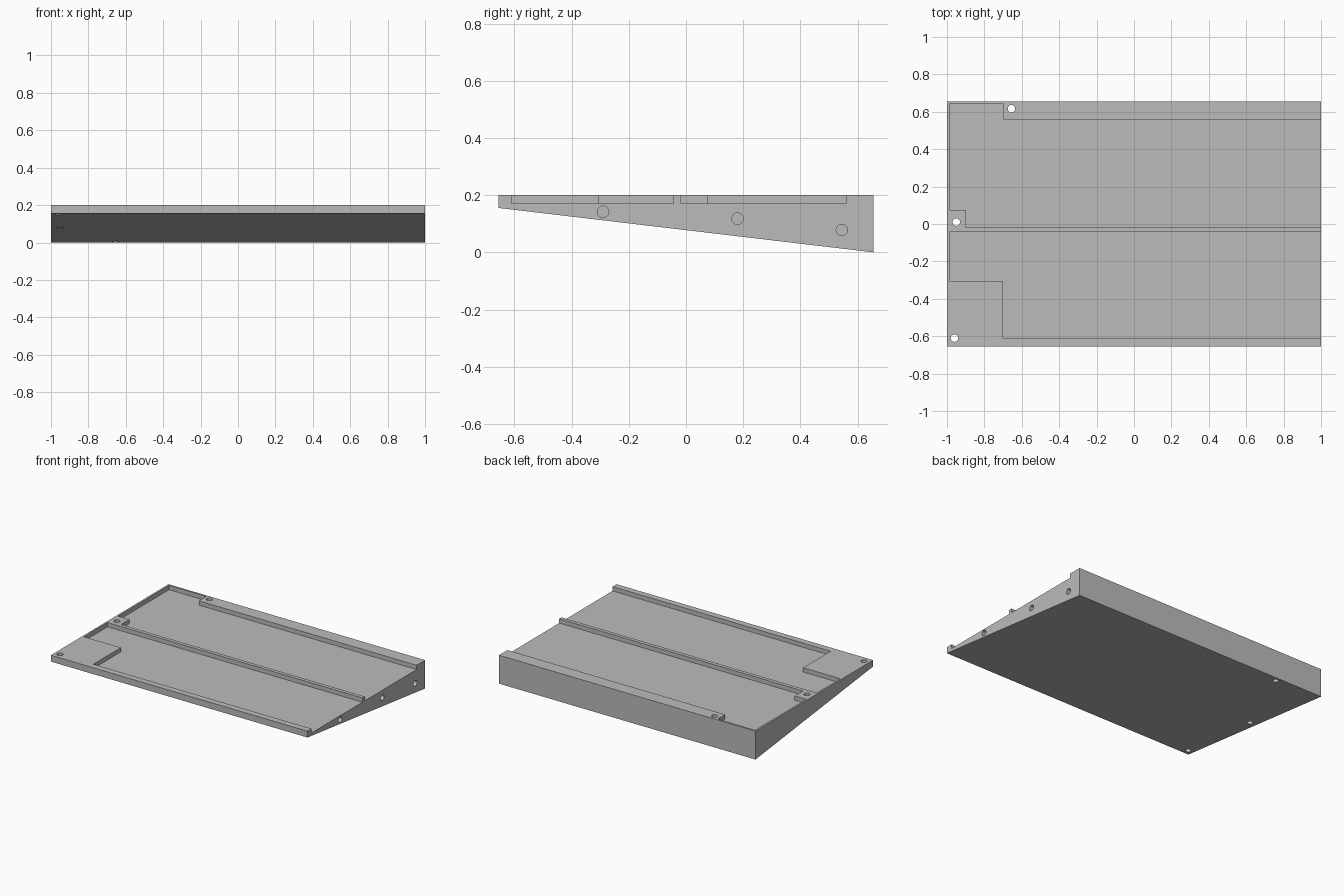
import bpy
import bmesh
from mathutils import Matrix, Vector

default = bpy.data.objects.get("Cube")
if default:
    bpy.data.objects.remove(default, do_unlink=True)

HALF_LENGTH, HALF_WIDTH = 1.0, 0.655
TOP, FLOOR = 0.2, 0.17
HOLE_RADIUS = 0.02

grey = bpy.data.materials.new("plain grey")
grey.use_nodes = True
colour = (0.5, 0.5, 0.5, 1)
grey.diffuse_color = colour
grey.node_tree.nodes["Principled BSDF"].inputs["Base Color"].default_value = colour


def to_object(bm, name):
    bmesh.ops.recalc_face_normals(bm, faces=bm.faces)
    mesh = bpy.data.meshes.new(name)
    bm.to_mesh(mesh)
    bm.free()
    mesh.materials.append(grey)
    obj = bpy.data.objects.new(name, mesh)
    bpy.context.collection.objects.link(obj)
    return obj


def prism(name, outline, direction):
    """Extrude a closed outline of 3D points along a direction."""
    bm = bmesh.new()
    face = bm.faces.new([bm.verts.new(p) for p in outline])
    extruded = bmesh.ops.extrude_face_region(bm, geom=[face], use_keep_orig=True)
    moved = [v for v in extruded["geom"] if isinstance(v, bmesh.types.BMVert)]
    bmesh.ops.translate(bm, verts=moved, vec=direction)
    return to_object(bm, name)


def drill(name, centre, axis, depth):
    """A round cutter centred on a point and running along an axis."""
    bm = bmesh.new()
    turn = Vector((0, 0, 1)).rotation_difference(Vector(axis)).to_matrix().to_4x4()
    bmesh.ops.create_cone(bm, cap_ends=True, segments=32, radius1=HOLE_RADIUS,
                          radius2=HOLE_RADIUS, depth=depth,
                          matrix=Matrix.Translation(centre) @ turn)
    return to_object(bm, name)


def cut(body, cutter):
    cutter.hide_render = True
    mod = body.modifiers.new(cutter.name, 'BOOLEAN')
    mod.operation, mod.solver, mod.object = 'DIFFERENCE', 'EXACT', cutter
    bpy.context.view_layer.objects.active = body
    bpy.ops.object.modifier_apply(modifier=mod.name)
    bpy.data.objects.remove(cutter, do_unlink=True)


# Wedge-shaped tray body: level top, sloping underside
profile = [(-HALF_WIDTH, TOP), (-HALF_WIDTH, 0.155), (HALF_WIDTH, 0), (HALF_WIDTH, TOP)]
tray = prism("wedge_tray", [(-HALF_LENGTH, y, z) for y, z in profile],
             (2 * HALF_LENGTH, 0, 0))

# Two shallow channels, open at the left end and stepped around the screw pads
OPEN = HALF_LENGTH + 0.1
front_channel = [(OPEN, -0.61), (OPEN, -0.043), (-0.987, -0.043),
                 (-0.987, -0.305), (-0.7, -0.305), (-0.7, -0.61)]
back_channel = [(OPEN, -0.017), (OPEN, 0.56), (-0.697, 0.56), (-0.697, 0.642),
                (-0.987, 0.642), (-0.987, 0.075), (-0.9, 0.075), (-0.9, -0.017)]
for name, outline in (("front_channel", front_channel), ("back_channel", back_channel)):
    cut(tray, prism(name, [(x, y, FLOOR) for x, y in outline], (0, 0, 0.1)))

# Screw holes through the pads
for x, y in ((-0.655, 0.617), (-0.95, 0.01), (-0.96, -0.61)):
    cut(tray, drill("screw_hole", (x, y, 0.1), (0, 0, 1), 0.5))

# Blind dowel holes in the left end
for y, z in ((-0.29, 0.142), (0.18, 0.118), (0.545, 0.078)):
    cut(tray, drill("dowel_hole", (HALF_LENGTH, y, z), (1, 0, 0), 0.2))

# Smooth hole walls with sharp edges
bpy.ops.object.select_all(action='DESELECT')
tray.select_set(True)
bpy.context.view_layer.objects.active = tray
bpy.ops.object.shade_smooth_by_angle(angle=0.5)
